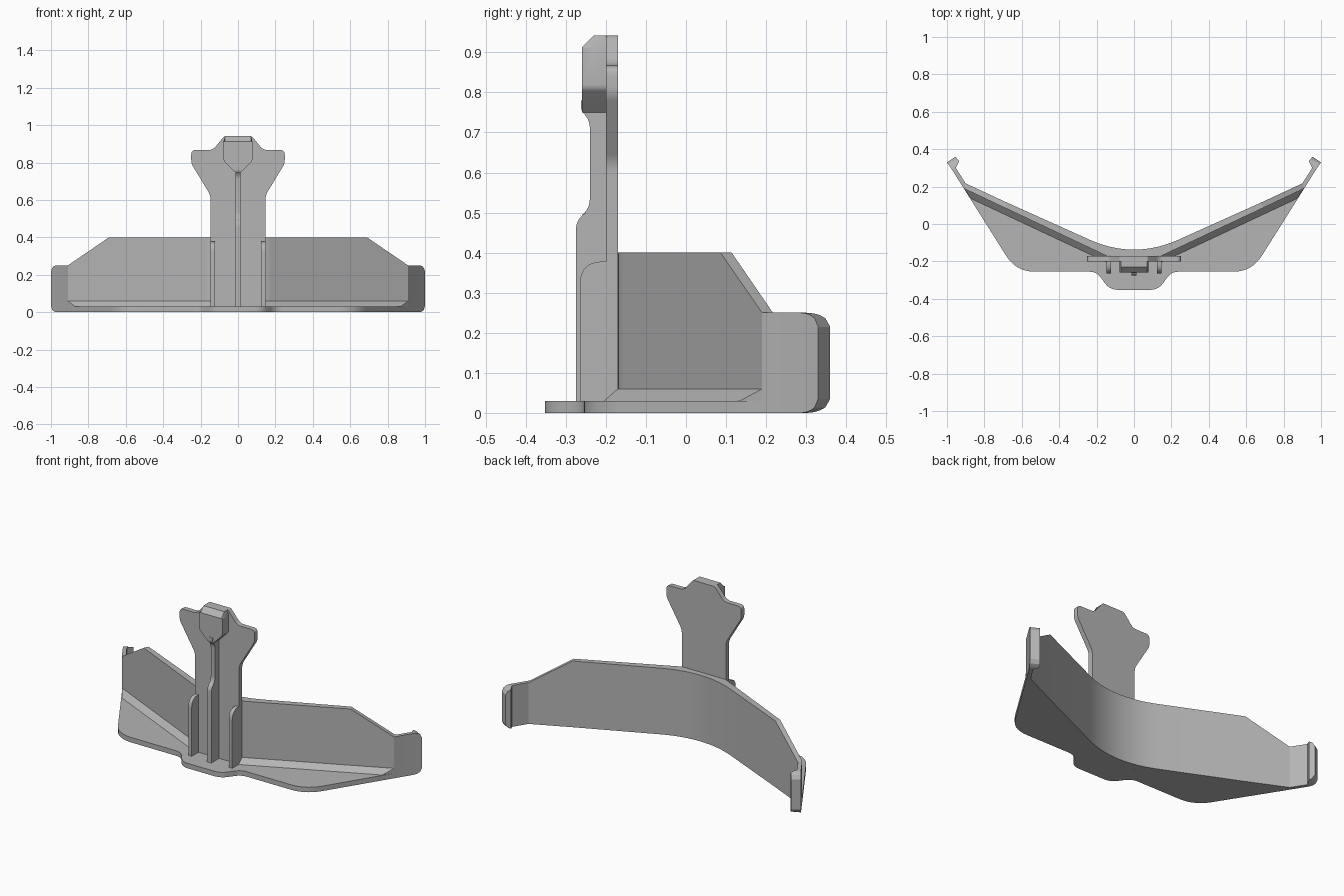
import bpy
import bmesh
import math
from mathutils import Vector

if "Cube" in bpy.data.objects:
    bpy.data.objects.remove(bpy.data.objects["Cube"])

grey = bpy.data.materials.new("plain grey")
grey.use_nodes = True
GREY = (0.46, 0.46, 0.46, 1)
grey.diffuse_color = GREY
grey.node_tree.nodes["Principled BSDF"].inputs["Base Color"].default_value = GREY


def loft(name, rings):
    """Join rings of equal length with quads and cap both ends."""
    bm = bmesh.new()
    loops = [[bm.verts.new(p) for p in ring] for ring in rings]
    for a, b in zip(loops, loops[1:]):
        for i in range(len(a)):
            j = (i + 1) % len(a)
            bm.faces.new((a[i], a[j], b[j], b[i]))
    bm.faces.new(loops[0])
    bm.faces.new(loops[-1])
    bmesh.ops.recalc_face_normals(bm, faces=bm.faces)
    mesh = bpy.data.meshes.new(name)
    bm.to_mesh(mesh)
    bm.free()
    mesh.materials.append(grey)
    obj = bpy.data.objects.new(name, mesh)
    bpy.context.collection.objects.link(obj)
    bpy.ops.object.select_all(action="DESELECT")
    obj.select_set(True)
    bpy.context.view_layer.objects.active = obj
    bpy.ops.object.shade_smooth_by_angle(angle=math.radians(25))
    return obj


def rounded(points, steps=7):
    """Outline from (a, b, cut): a corner with a cut is rounded off."""
    out = []
    for i, (a, b, cut) in enumerate(points):
        p = Vector((a, b))
        if not cut:
            out.append(p)
            continue
        before = Vector(points[i - 1][:2])
        after = Vector(points[(i + 1) % len(points)][:2])
        s = p + (before - p).normalized() * cut
        e = p + (after - p).normalized() * cut
        for k in range(steps + 1):
            t = k / steps
            out.append(s * (1 - t) ** 2 + p * 2 * t * (1 - t) + e * t * t)
    return out


def mirrored(half):
    """Complete a right-hand outline with its reflection."""
    return half + [(-a, b, c) for a, b, c in reversed(half)]


def prism(name, outline, axis, lo, hi):
    def place(p, d):
        q = list(p)
        q.insert(axis, d)
        return q
    return loft(name, [[place(p, d) for p in outline] for d in (lo, hi)])


# Base plate, with the front tongue
base = mirrored([(0.147, -0.17, 0), (0.91, 0.19, 0), (0.63, -0.255, 0.1),
                 (0.2, -0.255, 0.04), (0.13, -0.352, 0.045)])
prism("base_plate", rounded(base), 2, 0, 0.03)

# Swept back wall: front x, y, back x, y, bottom z, top z
half = []
for k in range(11):
    x = 0.025 * k
    front = -0.17 + 0.472 * max(0, x - 0.147)
    half.append((x, front, x * 0.95, -0.137 + 0.85 * x * x, 0, 0.4))
half += [(0.69, 0.086, 0.678, 0.114, 0, 0.4),
         (0.91, 0.19, 0.9, 0.217, 0, 0.25)]
# hooked end tab with rounded corners
half.append((0.97, 0.286, 0.953, 0.3, 0, 0.25))
for k in range(1, 6):
    t = k / 5
    drop = 0.035 * (1 - math.sqrt(1 - t * t))
    inner = 0.953 - 0.018 * t / 0.6 if t < 0.7 else 0.935 + 0.02 * (t - 0.6) / 0.4
    half.append((0.97 + 0.03 * t, 0.286 + 0.044 * t,
                 inner, 0.3 + 0.06 * t, drop, 0.25 - drop))
sections = [(-s[0], s[1], -s[2]) + s[3:] for s in reversed(half[1:])] + half
loft("back_wall", [[(fx, fy, lo), (bx, by, lo), (bx, by, hi), (fx, fy, hi)]
                   for fx, fy, bx, by, lo, hi in sections])

# Sloped strips where wall meets base, and the side ribs
rib = rounded([(-0.18, 0.02, 0), (-0.265, 0.02, 0), (-0.265, 0.378, 0.058),
               (-0.18, 0.378, 0)])
for side, label in ((1, "left"), (-1, "right")):
    loft(label + "_wall_chamfer", [
        [(side * 0.147, -0.17, 0.06), (side * 0.147, -0.204, 0.03),
         (side * 0.147, -0.17, 0.03)],
        [(side * 0.91, 0.19, 0.06), (side * 0.87, 0.135, 0.03),
         (side * 0.91, 0.19, 0.03)]])
    prism(label + "_rib", rib, 0, side * 0.124, side * 0.147)

# Upright plate with flared shoulders
upright = mirrored([(0.147, 0.02, 0), (0.147, 0.625, 0.025), (0.25, 0.795, 0.02),
                    (0.25, 0.867, 0.025), (0.135, 0.867, 0.025), (0.073, 0.942, 0.01)])
prism("upright_plate", rounded(upright), 1, -0.2, -0.17)

# Stepped centre spine
spine = rounded([(-0.19, 0.02, 0), (-0.275, 0.02, 0), (-0.275, 0.485, 0.03),
                 (-0.24, 0.505, 0.03), (-0.24, 0.73, 0.02), (-0.262, 0.755, 0.01),
                 (-0.262, 0.78, 0), (-0.19, 0.78, 0)])
prism("centre_spine", spine, 0, -0.014, 0.014)

# Pointed head block, top front edge cut back
head = mirrored([(0.018, 0.75, 0), (0.077, 0.81, 0.01), (0.077, 0.912, 0),
                 (0.07, 0.942, 0)])
outline = rounded(head)
loft("head_block", [[(x, -0.26, min(z, 0.912)) for x, z in outline],
                    [(x, -0.23, z) for x, z in outline],
                    [(x, -0.195, z) for x, z in outline]])
